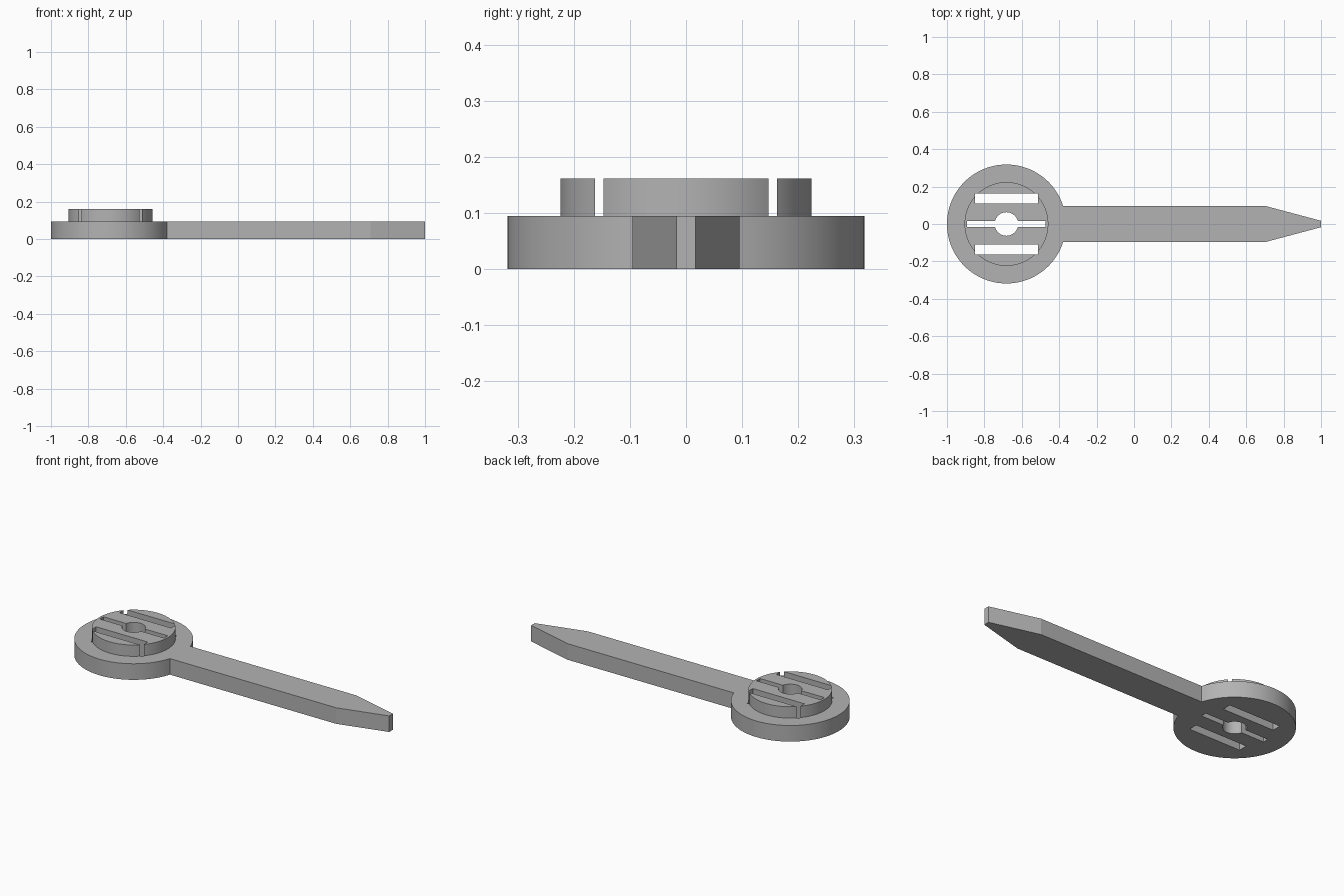
import bpy, bmesh, math

cube = bpy.data.objects.get("Cube")
if cube:
    bpy.data.objects.remove(cube, do_unlink=True)

HUB_X, HUB_R, THICK = -0.682, 0.318, 0.095
BOSS_R, BOSS_TOP = 0.224, 0.162
ARM_W, TIP_W = 0.095, 0.017

grey = bpy.data.materials.new("plain_grey")
grey.use_nodes = True
GREY = (0.45, 0.45, 0.45, 1)
grey.diffuse_color = GREY
grey.node_tree.nodes["Principled BSDF"].inputs["Base Color"].default_value = GREY


def prism(name, outline, z0, z1):
    """Solid made by raising a flat outline from z0 to z1."""
    bm = bmesh.new()
    face = bm.faces.new([bm.verts.new((x, y, z0)) for x, y in outline])
    top = bmesh.ops.extrude_face_region(bm, geom=[face])["geom"]
    bmesh.ops.translate(bm, vec=(0, 0, z1 - z0),
                        verts=[v for v in top if isinstance(v, bmesh.types.BMVert)])
    bmesh.ops.recalc_face_normals(bm, faces=bm.faces)
    mesh = bpy.data.meshes.new(name)
    bm.to_mesh(mesh)
    bm.free()
    mesh.materials.append(grey)
    obj = bpy.data.objects.new(name, mesh)
    bpy.context.collection.objects.link(obj)
    return obj


def arc(radius, start=0.0, end=2 * math.pi, steps=96, closed=False):
    """Points on an arc about the hub centre."""
    count = steps + 1 if closed else steps
    angles = [start + (end - start) * i / steps for i in range(count)]
    return [(HUB_X + radius * math.cos(a), radius * math.sin(a)) for a in angles]


def slot(half_length, y0, y1):
    return [(HUB_X - half_length, y0), (HUB_X + half_length, y0),
            (HUB_X + half_length, y1), (HUB_X - half_length, y1)]


def combine(target, other, operation):
    mod = target.modifiers.new(operation.lower(), "BOOLEAN")
    mod.object, mod.operation, mod.solver = other, operation, "EXACT"
    bpy.context.view_layer.objects.active = target
    bpy.ops.object.modifier_apply(modifier=mod.name)
    bpy.data.objects.remove(other, do_unlink=True)


# Round hub flowing into a straight arm with a tapered tip
join = math.asin(ARM_W / HUB_R)
outline = arc(HUB_R, join, 2 * math.pi - join, closed=True)
outline += [(0.708, -ARM_W), (1, -TIP_W), (1, TIP_W), (0.708, ARM_W)]
pointer = prism("pointer_arm_and_hub", outline, 0, THICK)

# Raised boss on the hub
combine(pointer, prism("boss", arc(BOSS_R), THICK / 2, BOSS_TOP), "UNION")

# Centre bore and the three slots, cut right through
cuts = {"bore": arc(0.063, steps=48),
        "centre_slot": slot(0.21, -TIP_W, TIP_W),
        "left_slot": slot(0.169, 0.109, 0.162),
        "right_slot": slot(0.169, -0.162, -0.109)}
for name, shape in cuts.items():
    combine(pointer, prism(name, shape, -0.1, 0.3), "DIFFERENCE")

# Smooth round walls, crisp edges
bpy.ops.object.select_all(action="DESELECT")
pointer.select_set(True)
bpy.context.view_layer.objects.active = pointer
bpy.ops.object.shade_smooth_by_angle(angle=math.radians(12))
